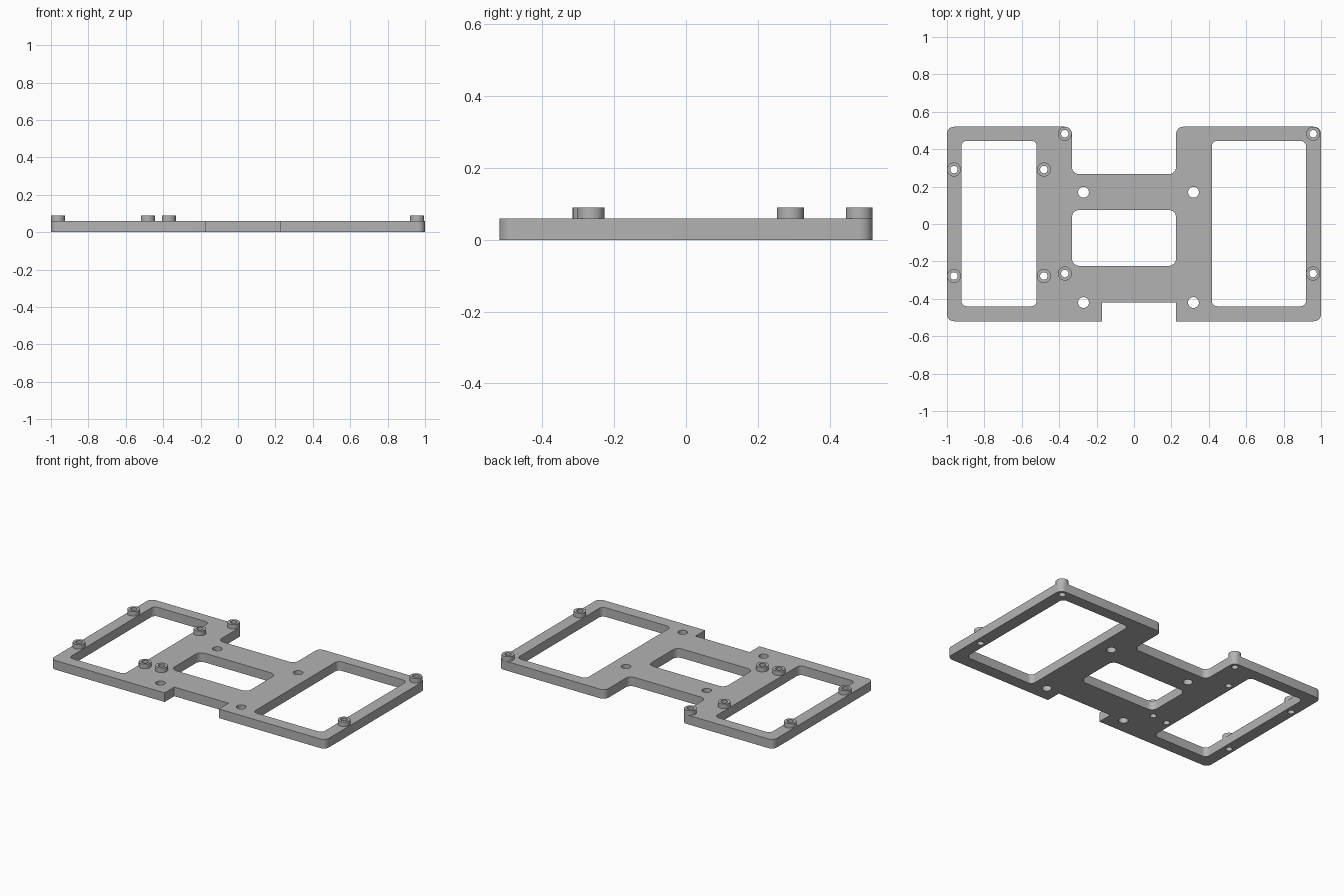
import bpy
import bmesh
import math
from mathutils import Vector

cube = bpy.data.objects.get("Cube")
if cube:
    bpy.data.objects.remove(cube, do_unlink=True)

PLATE_TOP = 0.06
BOSS_TOP = 0.09
BOSS_RADIUS = 0.0375
BORE_RADIUS = 0.02
SCREW_RADIUS = 0.029

grey = bpy.data.materials.new("grey plastic")
grey.use_nodes = True
colour = (0.45, 0.45, 0.45, 1)
grey.diffuse_color = colour
grey.node_tree.nodes["Principled BSDF"].inputs["Base Color"].default_value = colour


def rounded(corners, steps=8):
    """Loop of points from (x, y, radius) corners joined by right angles."""
    points = []
    for i, (x, y, r) in enumerate(corners):
        here = Vector((x, y))
        if r == 0:
            points.append(here)
            continue
        before = (Vector(corners[i - 1][:2]) - here).normalized()
        after = (Vector(corners[(i + 1) % len(corners)][:2]) - here).normalized()
        centre = here + (before + after) * r
        for k in range(steps + 1):
            a = math.pi / 2 * k / steps
            points.append(centre - after * r * math.cos(a) - before * r * math.sin(a))
    return points


def window(x0, x1, y0, y1, r):
    return rounded([(x0, y0, r), (x1, y0, r), (x1, y1, r), (x0, y1, r)])


def circle(x, y, r, n=32):
    return [Vector((x + r * math.cos(math.tau * k / n),
                    y + r * math.sin(math.tau * k / n))) for k in range(n)]


def slab(name, loops, bottom, top):
    """Filled outline with holes, extruded between two heights."""
    curve = bpy.data.curves.new(name, "CURVE")
    curve.dimensions = "2D"
    curve.fill_mode = "BOTH"
    curve.extrude = (top - bottom) / 2
    for loop in loops:
        spline = curve.splines.new("POLY")
        spline.points.add(len(loop) - 1)
        for point, p in zip(spline.points, loop):
            point.co = (p.x, p.y, 0, 1)
        spline.use_cyclic_u = True
    obj = bpy.data.objects.new(name, curve)
    bpy.context.collection.objects.link(obj)
    bpy.ops.object.select_all(action="DESELECT")
    obj.select_set(True)
    bpy.context.view_layer.objects.active = obj
    bpy.ops.object.convert(target="MESH")
    obj = bpy.context.view_layer.objects.active

    # Weld the caps to the walls
    bm = bmesh.new()
    bm.from_mesh(obj.data)
    bmesh.ops.remove_doubles(bm, verts=bm.verts, dist=0.0001)
    bmesh.ops.translate(bm, verts=bm.verts, vec=(0, 0, (bottom + top) / 2))
    bmesh.ops.recalc_face_normals(bm, faces=bm.faces)
    bm.to_mesh(obj.data)
    bm.free()
    obj.data.materials.clear()
    obj.data.materials.append(grey)
    bpy.ops.object.shade_smooth_by_angle(angle=math.radians(30))
    return obj


# Stand-off positions: two rectangular mounting patterns
bosses = [(x, y) for x in (-0.37, 0.9575) for y in (-0.265, 0.4825)]
bosses += [(x, y) for x in (-0.9625, -0.482) for y in (-0.278, 0.291)]
screws = [(x, y) for x in (-0.27, 0.318) for y in (-0.42, 0.17)]

# Frame plate with a rear recess, a front notch and three windows
r = 0.0375
outline = rounded([
    (-1, -0.52, r), (-0.17, -0.52, 0), (-0.17, -0.42, 0), (0.225, -0.42, 0),
    (0.225, -0.52, 0), (1, -0.52, r), (1, 0.52, r), (0.225, 0.52, r),
    (0.225, 0.267, r), (-0.332, 0.267, r), (-0.332, 0.52, r), (-1, 0.52, r)])
loops = [outline,
         window(-0.923, -0.52, -0.44, 0.445, 0.03),
         window(0.416, 0.92, -0.44, 0.445, 0.03),
         window(-0.332, 0.225, -0.224, 0.075, 0.04)]
loops += [circle(x, y, BORE_RADIUS) for x, y in bosses]
loops += [circle(x, y, SCREW_RADIUS) for x, y in screws]
slab("frame_plate", loops, 0, PLATE_TOP)

# Hollow stand-offs
for i, (x, y) in enumerate(bosses):
    slab(f"standoff_{i + 1}",
         [circle(x, y, BOSS_RADIUS), circle(x, y, BORE_RADIUS)],
         PLATE_TOP, BOSS_TOP)
